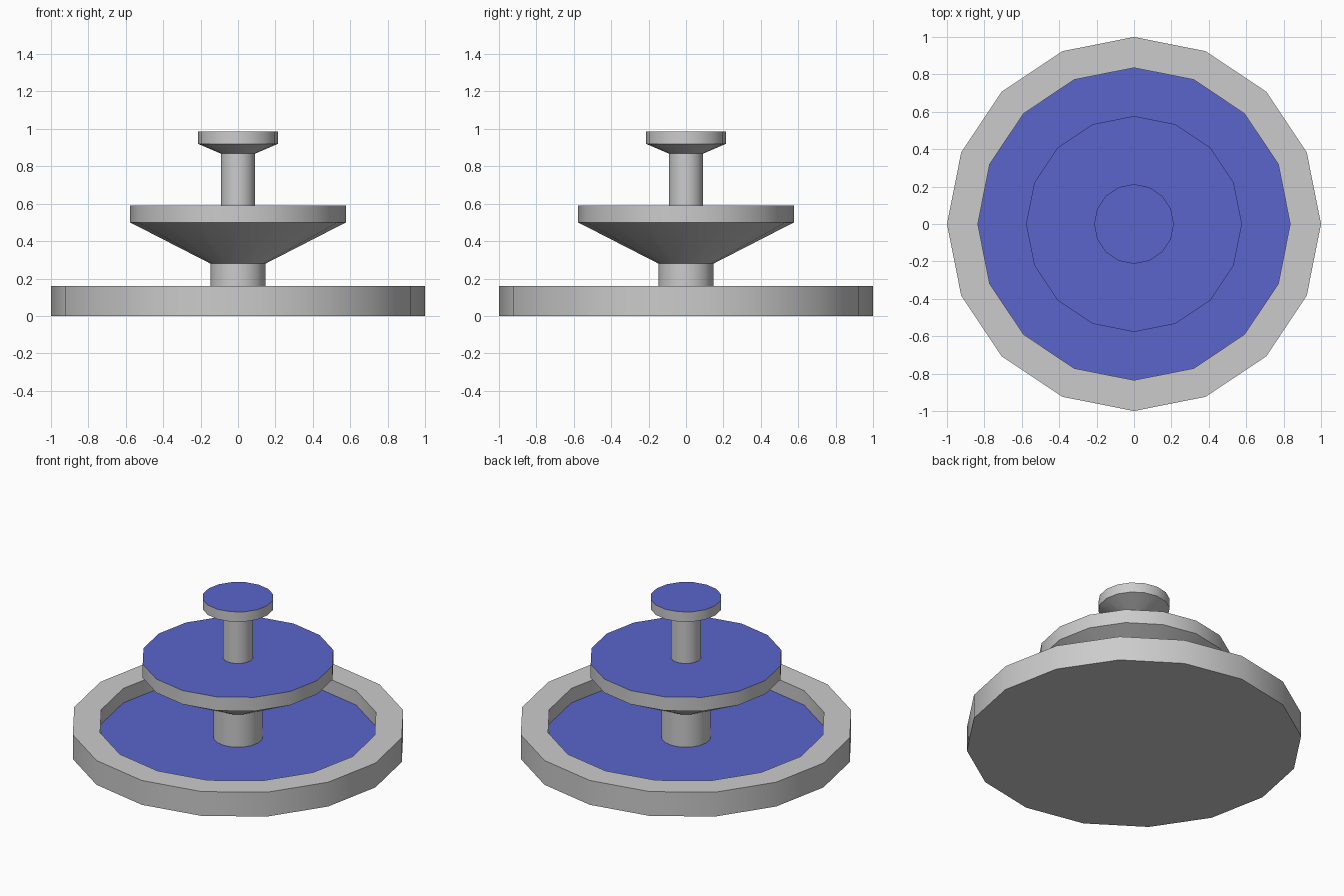
import bpy
import math

if "Cube" in bpy.data.objects:
    bpy.data.objects.remove(bpy.data.objects["Cube"])

SIDES = 16

water = bpy.data.materials.new("water_blue")
water.diffuse_color = (0.1, 0.13, 0.6, 1)
water.use_nodes = True
water.node_tree.nodes["Principled BSDF"].inputs["Base Color"].default_value = water.diffuse_color


def ring_points(r, z):
    return [(r * math.cos(2 * math.pi * i / SIDES),
             r * math.sin(2 * math.pi * i / SIDES), z) for i in range(SIDES)]


def add_object(name, verts, faces, material=None):
    mesh = bpy.data.meshes.new(name)
    mesh.from_pydata(verts, [], faces)
    mesh.update()
    obj = bpy.data.objects.new(name, mesh)
    bpy.context.collection.objects.link(obj)
    if material:
        mesh.materials.append(material)
    bpy.ops.object.select_all(action='DESELECT')
    obj.select_set(True)
    bpy.context.view_layer.objects.active = obj
    bpy.ops.object.shade_smooth_by_angle(angle=math.radians(25))
    return obj


def lathe(name, profile, close_bottom=False):
    """Turn an (r, z) profile around z; its top is left open for the water."""
    verts, faces = [], []
    for r, z in profile:
        verts += ring_points(r, z)
    for k in range(len(profile) - 1):
        a, b = k * SIDES, (k + 1) * SIDES
        for i in range(SIDES):
            j = (i + 1) % SIDES
            faces.append((a + i, a + j, b + j, b + i))
    if close_bottom:
        faces.append(tuple(reversed(range(SIDES))))
    return add_object(name, verts, faces)


def water_disc(name, r, z):
    return add_object(name, ring_points(r, z), [tuple(range(SIDES))], water)


# Bottom basin with a raised flat rim
lathe("basin", [(1, 0), (1, 0.16), (0.835, 0.16), (0.835, 0.065)], True)
water_disc("basin_water", 0.835, 0.065)

# Lower pedestal flaring into the middle bowl
lathe("middle_bowl", [(0.148, 0.065), (0.148, 0.28), (0.577, 0.5), (0.577, 0.59)])
water_disc("middle_water", 0.577, 0.59)

# Upper pedestal flaring into the top bowl
lathe("top_bowl", [(0.092, 0.59), (0.092, 0.868), (0.213, 0.92), (0.213, 0.985)])
water_disc("top_water", 0.213, 0.985)
